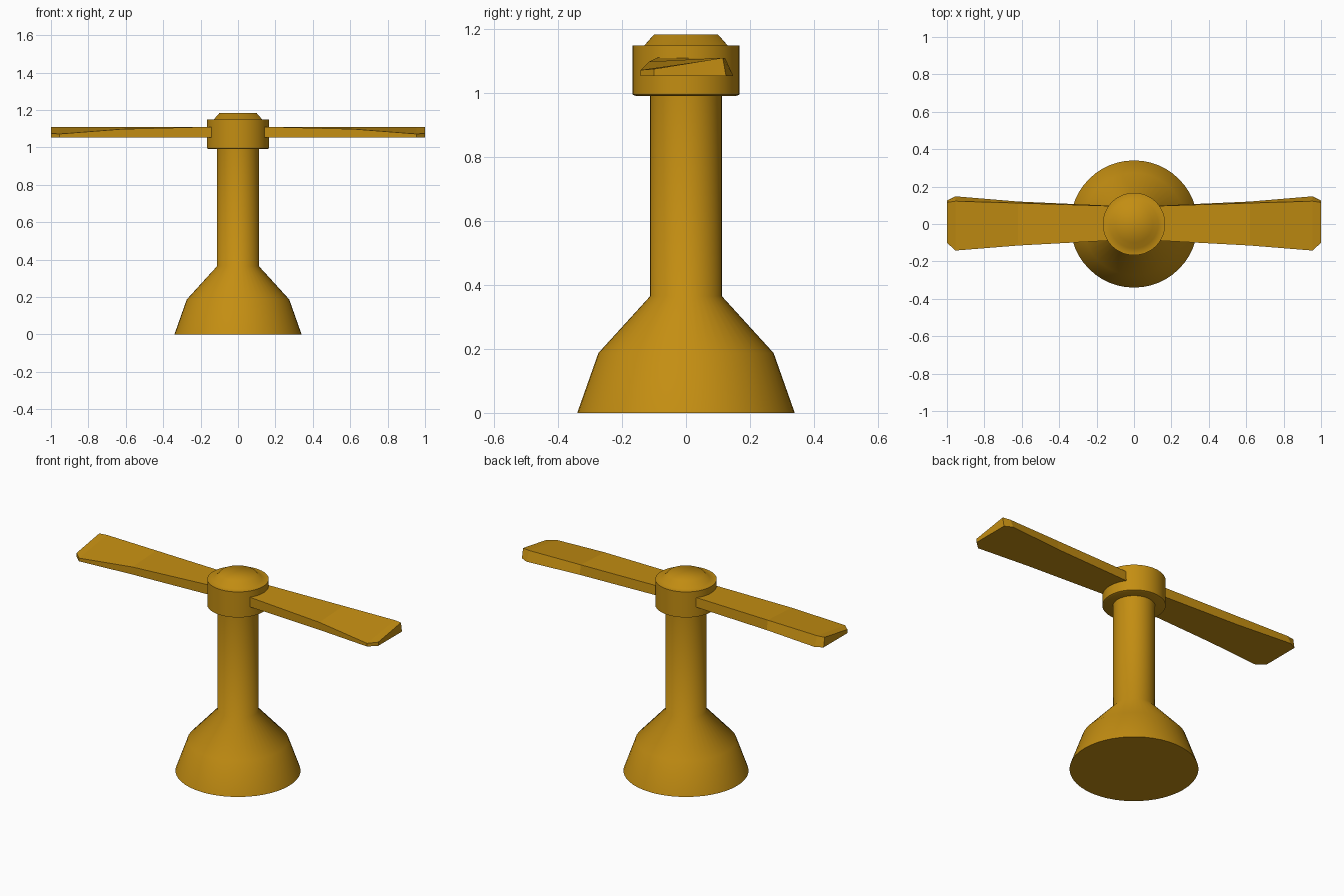
import bpy, bmesh, math

if "Cube" in bpy.data.objects:
    bpy.data.objects.remove(bpy.data.objects["Cube"])

mat = bpy.data.materials.new("amber")
mat.diffuse_color = (0.55, 0.27, 0.006, 1)
mat.use_nodes = True
mat.node_tree.nodes["Principled BSDF"].inputs["Base Color"].default_value = mat.diffuse_color


def finish(name, bm, smooth=None):
    bmesh.ops.recalc_face_normals(bm, faces=bm.faces)
    me = bpy.data.meshes.new(name)
    bm.to_mesh(me)
    bm.free()
    me.materials.append(mat)
    ob = bpy.data.objects.new(name, me)
    bpy.context.collection.objects.link(ob)
    if smooth:
        bpy.ops.object.select_all(action='DESELECT')
        ob.select_set(True)
        bpy.context.view_layer.objects.active = ob
        bpy.ops.object.shade_smooth_by_angle(angle=math.radians(smooth))
    return ob


def lathe(name, profile, n=48):
    bm = bmesh.new()
    rings = [[bm.verts.new((r * math.cos(2 * math.pi * i / n),
                            r * math.sin(2 * math.pi * i / n), z))
              for i in range(n)] for r, z in profile]
    for a, b in zip(rings, rings[1:]):
        for i in range(n):
            j = (i + 1) % n
            bm.faces.new((a[i], a[j], b[j], b[i]))
    bm.faces.new(rings[0])
    bm.faces.new(rings[-1])
    return finish(name, bm, 50)


# Flared foot running up into the post
lathe("base_and_post", [(0.34, 0), (0.274, 0.187), (0.112, 0.365), (0.112, 1.0)])

# Hub with its low cap
lathe("hub", [(0.157, 0.991), (0.167, 0.995), (0.167, 1.148), (0.13, 1.149), (0.1, 1.183)])

# Blade stations: x, front y, front top z, back ridge y, back bottom y
STATIONS = [
    (0.08, -0.086, 1.112, 0.095, 0.096),
    (0.62, -0.115, 1.098, 0.112, 0.120),
    (0.955, -0.142, 1.072, 0.122, 0.148),
    (1.0, -0.1, 1.075, 0.115, 0.125),
]
BOTTOM, RIDGE = 1.053, 1.110


def blade(name, side):
    bm = bmesh.new()
    rings = []
    for x, yf, zf, yr, yb in STATIONS:
        rings.append([bm.verts.new((side * x, y, z)) for y, z in
                      ((yf, BOTTOM), (yb, BOTTOM), (yr, RIDGE), (yf, zf))])
    for a, b in zip(rings, rings[1:]):
        for i in range(4):
            j = (i + 1) % 4
            bm.faces.new((a[i], a[j], b[j], b[i]))
    bm.faces.new(rings[0])
    bm.faces.new(rings[-1])
    return finish(name, bm)


# Two mirrored propeller blades
blade("blade_right", 1)
blade("blade_left", -1)
